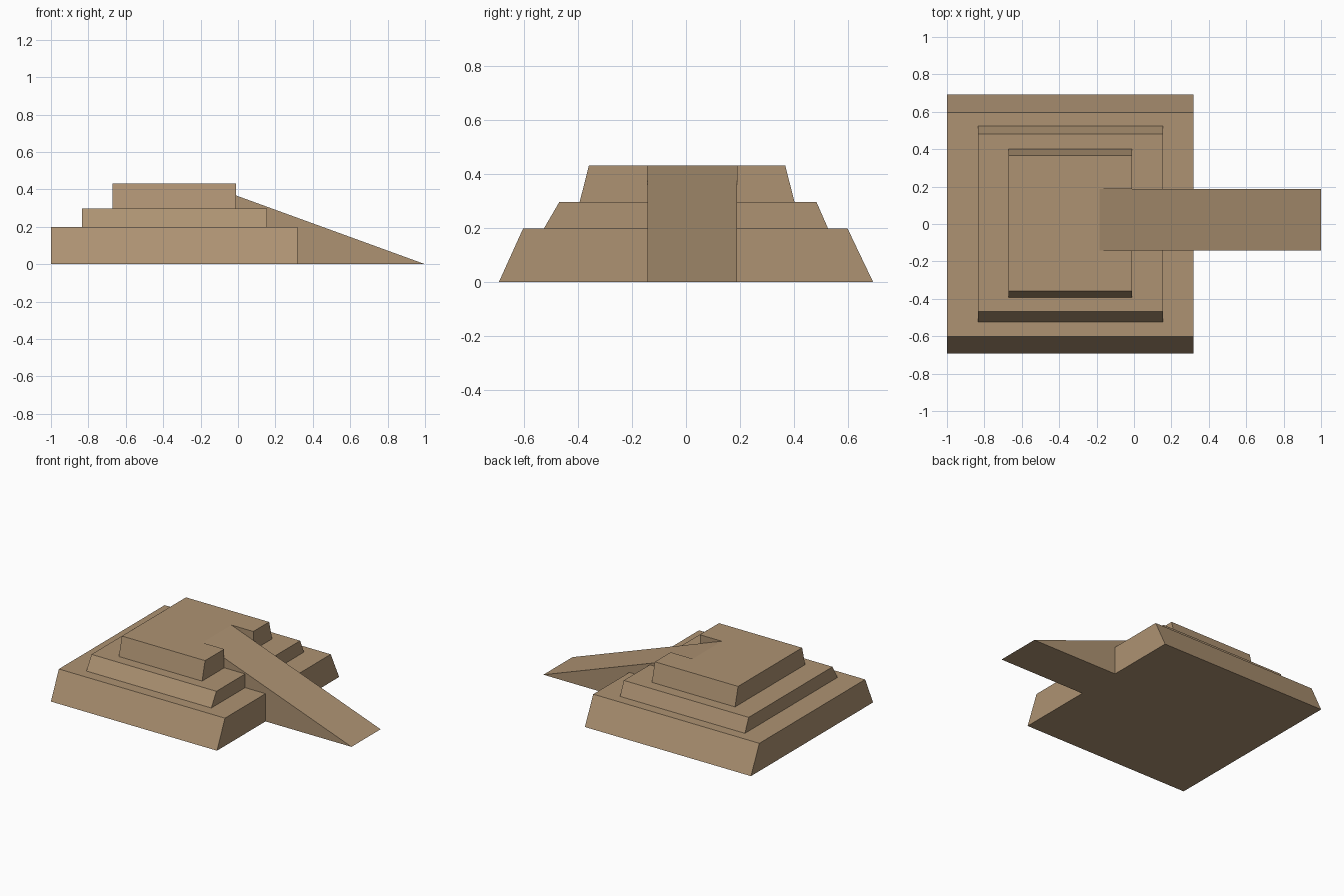
import bpy

if "Cube" in bpy.data.objects:
    bpy.data.objects.remove(bpy.data.objects["Cube"])

mat = bpy.data.materials.new("sandstone")
mat.diffuse_color = (0.42, 0.29, 0.17, 1)
mat.use_nodes = True
mat.node_tree.nodes["Principled BSDF"].inputs["Base Color"].default_value = mat.diffuse_color


def prism(name, axis, profile, a, b):
    """Extrude a 2D profile (other axis, z) from a to b along the given axis."""
    def point(p, t):
        return (t, p[0], p[1]) if axis == "x" else (p[0], t, p[1])
    n = len(profile)
    verts = [point(p, t) for t in (a, b) for p in profile]
    faces = [list(range(n)), list(range(n, 2 * n))]
    faces += [[i, (i + 1) % n, n + (i + 1) % n, n + i] for i in range(n)]
    mesh = bpy.data.meshes.new(name)
    mesh.from_pydata(verts, [], faces)
    mesh.materials.append(mat)
    ob = bpy.data.objects.new(name, mesh)
    bpy.context.collection.objects.link(ob)
    bpy.context.view_layer.objects.active = ob
    bpy.ops.object.mode_set(mode="EDIT")
    bpy.ops.mesh.select_all(action="SELECT")
    bpy.ops.mesh.normals_make_consistent(inside=False)
    bpy.ops.object.mode_set(mode="OBJECT")
    return ob


# Stepped tiers: x range, z range, bottom y range, top y range
tiers = [
    ("lower_tier", -1.0, 0.318, 0.0, 0.199, (-0.692, 0.692), (-0.602, 0.597)),
    ("middle_tier", -0.835, 0.156, 0.199, 0.297, (-0.525, 0.525), (-0.468, 0.482)),
    ("top_tier", -0.67, -0.01, 0.297, 0.431, (-0.393, 0.401), (-0.359, 0.367)),
]
for name, x0, x1, z0, z1, bot, top in tiers:
    ob = prism(name, "x", [(bot[0], z0), (bot[1], z0), (top[1], z1), (top[0], z1)], x0, x1)

# Ramp running up into the top tier
Y0, Y1 = -0.142, 0.188
XT, ZT = -0.185, 0.431
prism("ramp", "y", [(1.0, 0.0), (XT, ZT), (XT, 0.0)], Y0, Y1)

# Notch in the top tier above the ramp
drop = 0.001
slope = ZT / (1.0 - XT)
cut = prism("notch_cutter", "y",
            [(XT, ZT - drop), (0.2, ZT - drop - slope * (0.2 - XT)), (0.2, 0.6), (XT, 0.6)],
            Y0, Y1)
cut.hide_render = True
cut.hide_viewport = True
mod = ob.modifiers.new("notch", "BOOLEAN")
mod.operation = "DIFFERENCE"
mod.solver = "EXACT"
mod.object = cut
